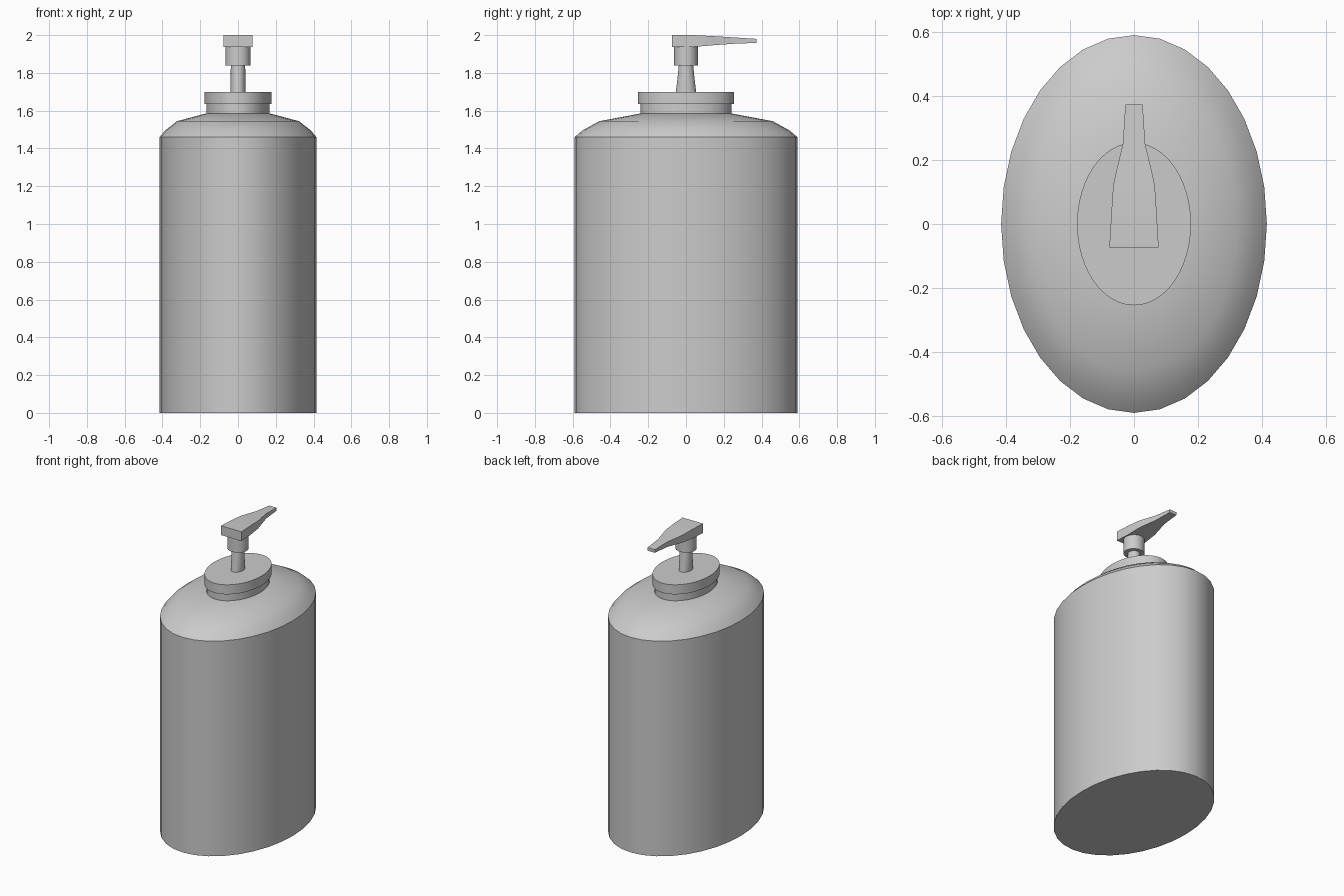
import bpy, math

if "Cube" in bpy.data.objects:
    bpy.data.objects.remove(bpy.data.objects["Cube"])


def finish(name, verts, faces):
    mesh = bpy.data.meshes.new(name)
    mesh.from_pydata(verts, [], faces)
    mesh.update()
    obj = bpy.data.objects.new(name, mesh)
    bpy.context.collection.objects.link(obj)
    return obj


def loft(name, rings):
    """Skin a stack of equal-length vertex loops and cap both ends."""
    n = len(rings[0])
    verts = [v for ring in rings for v in ring]
    faces = [tuple(reversed(range(n))), tuple(range(len(verts) - n, len(verts)))]
    for r in range(len(rings) - 1):
        for i in range(n):
            a, b = r * n + i, r * n + (i + 1) % n
            faces.append((a, b, b + n, a + n))
    return finish(name, verts, faces)


def oval(name, profile, n=32):
    """Elliptical body from (x radius, y radius, z) sections."""
    rings = [[(rx * math.cos(2 * math.pi * i / n), ry * math.sin(2 * math.pi * i / n), z)
              for i in range(n)] for rx, ry, z in profile]
    return loft(name, rings)


# Bottle with rounded shoulder
RX, RY = 0.415, 0.59
shoulder = [(1, 0), (1, 1.46), (0.93, 1.495), (0.78, 1.544), (0.41, 1.585)]
parts = [oval("bottle", [(RX * k, RY * k, z) for k, z in shoulder])]

# Neck, cap, stem and collar
parts += [
    oval("neck", [(0.168, 0.24, 1.58), (0.168, 0.24, 1.64)]),
    oval("cap", [(0.178, 0.254, 1.635), (0.178, 0.254, 1.70)], 48),
    oval("pump_stem", [(0.039, 0.054, 1.70), (0.039, 0.045, 1.77), (0.038, 0.037, 1.85)]),
    oval("pump_collar", [(0.066, 0.063, 1.84), (0.066, 0.063, 1.94)]),
]

# Pump head tapering into the spout: (y, half width, bottom z, top z)
sections = [(-0.073, 0.077, 1.937, 2.0), (0.03, 0.071, 1.937, 2.0),
            (0.12, 0.065, 1.944, 1.996), (0.15, 0.059, 1.947, 1.994),
            (0.25, 0.035, 1.954, 1.988), (0.373, 0.027, 1.959, 1.98)]
parts.append(loft("pump_head", [[(-w, y, lo), (-w, y, hi), (w, y, hi), (w, y, lo)]
                                for y, w, lo, hi in sections]))

# Smooth shading with crisp rims
for obj in parts:
    obj.select_set(True)
bpy.context.view_layer.objects.active = parts[0]
bpy.ops.object.shade_smooth_by_angle(angle=math.radians(30))
